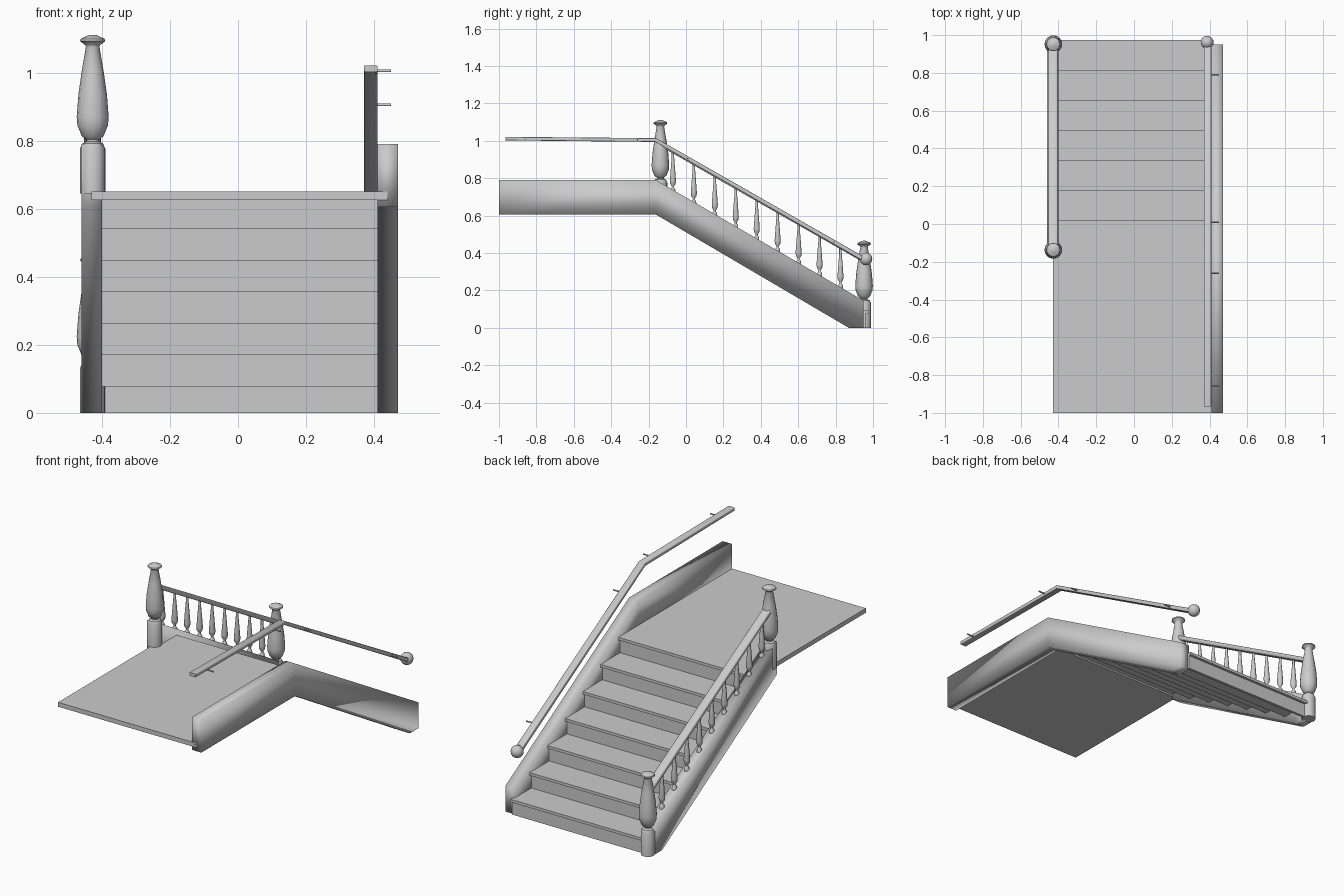
import bpy, bmesh, math
from mathutils import Matrix

cube = bpy.data.objects.get("Cube")
if cube:
    bpy.data.objects.remove(cube, do_unlink=True)

grey = bpy.data.materials.new("plain grey")
grey.use_nodes = True
grey.diffuse_color = (0.6, 0.6, 0.6, 1)
grey.node_tree.nodes["Principled BSDF"].inputs["Base Color"].default_value = (0.6, 0.6, 0.6, 1)


def finish(bm, name, smooth=None):
    """Turn a bmesh into a named object, smooth below the given angle."""
    bmesh.ops.recalc_face_normals(bm, faces=bm.faces)
    mesh = bpy.data.meshes.new(name)
    bm.to_mesh(mesh)
    bm.free()
    mesh.materials.append(grey)
    obj = bpy.data.objects.new(name, mesh)
    bpy.context.collection.objects.link(obj)
    if smooth:
        bpy.ops.object.select_all(action="DESELECT")
        obj.select_set(True)
        bpy.context.view_layer.objects.active = obj
        bpy.ops.object.shade_smooth_by_angle(angle=math.radians(smooth))
    return obj


def extrude_x(name, outline, x0, x1, smooth=None, bevel=0):
    """Extrude a (y, z) outline from x0 to x1."""
    bm = bmesh.new()
    face = bm.faces.new([bm.verts.new((x0, y, z)) for y, z in outline])
    ext = bmesh.ops.extrude_face_region(bm, geom=[face])
    moved = [v for v in ext["geom"] if isinstance(v, bmesh.types.BMVert)]
    bmesh.ops.translate(bm, verts=moved, vec=(x1 - x0, 0, 0))
    if bevel:
        long_edges = [e for e in bm.edges
                      if abs(e.verts[0].co.x - e.verts[1].co.x) < 0.001
                      and abs(e.verts[0].co.y - e.verts[1].co.y) > 0.1]
        bmesh.ops.bevel(bm, geom=long_edges, offset=bevel, segments=3,
                        profile=0.5, affect="EDGES")
    return finish(bm, name, smooth)


def box(name, x0, x1, y0, y1, z0, z1):
    return extrude_x(name, [(y0, z0), (y1, z0), (y1, z1), (y0, z1)], x0, x1)


def lathe(name, profile, loc, sides=16):
    """Spin a (radius, height) profile about a vertical axis."""
    bm = bmesh.new()
    verts = [bm.verts.new((r, 0, z)) for r, z in profile]
    edges = [bm.edges.new(pair) for pair in zip(verts, verts[1:])]
    bmesh.ops.spin(bm, geom=verts + edges, cent=(0, 0, 0), axis=(0, 0, 1),
                   angle=math.tau, steps=sides, use_duplicate=False)
    bmesh.ops.remove_doubles(bm, verts=bm.verts, dist=0.0002)
    bmesh.ops.translate(bm, verts=bm.verts, vec=loc)
    return finish(bm, name, 40)


# Landing
box("landing", -0.43, 0.44, -1.0, -0.16, 0.625, 0.65)

# Treads with nosing, and the risers behind them
STEPS, RISE, RUN, THICK = 7, 0.65 / 7, 0.159, 0.016
for k in range(STEPS):
    front = 0.975 - k * RUN
    back = -0.16 if k == STEPS - 1 else front - RUN - 0.03
    top = (k + 1) * RISE
    box(f"tread_{k + 1}", -0.40, 0.42, back, front, top - THICK, top)
    box(f"riser_{k + 1}", -0.40, 0.42, front - 0.03, front - 0.015,
        max(0, k * RISE - THICK), top - THICK)

# Side stringers: the left one carries on along the landing
slope = [(-0.16, 0.605), (0.87, 0), (0.95, 0), (0.95, 0.145), (-0.16, 0.79)]
extrude_x("left_stringer", [(-1.0, 0.79), (-1.0, 0.605)] + slope, 0.41, 0.47, 180)
extrude_x("right_stringer", slope, -0.46, -0.40, 180)

# Turned newel posts
newel = [(0, 0), (0.037, 0), (0.037, 0.132), (0.03, 0.147), (0.019, 0.152),
         (0.019, 0.158), (0.032, 0.168), (0.045, 0.2), (0.047, 0.225),
         (0.042, 0.29), (0.032, 0.36), (0.02, 0.43), (0.022, 0.436),
         (0.037, 0.447), (0.035, 0.454), (0.012, 0.465), (0, 0.466)]
lathe("upper_newel_post", newel, (-0.427, -0.137, 0.645))
lathe("lower_newel_post", newel, (-0.427, 0.952, 0))

# Banister between the newel posts
def banister_z(y):
    return 0.985 - (y + 0.137) * 0.572

ya, yb = -0.137, 0.952
extrude_x("right_banister",
          [(ya, banister_z(ya) - 0.014), (yb, banister_z(yb) - 0.014),
           (yb, banister_z(yb) + 0.014), (ya, banister_z(ya) + 0.014)],
          -0.453, -0.403, 60, bevel=0.009)

# Turned balusters
baluster = [(0, -0.03), (0.012, -0.03), (0.014, -0.005), (0.013, 0.01),
            (0.006, 0.018), (0.006, 0.024), (0.015, 0.038), (0.017, 0.055),
            (0.012, 0.12), (0.007, 0.18), (0.007, 0.215), (0, 0.215)]
for i in range(9):
    y = -0.07 + i * 0.112
    lathe(f"baluster_{i + 1}", baluster, (-0.427, y, banister_z(y) - 0.215), 10)

# Wall handrail with a ball end
extrude_x("left_handrail",
          [(-0.965, 1.002), (-0.165, 0.994), (0.95, 0.355),
           (0.96, 0.375), (-0.16, 1.014), (-0.965, 1.021)],
          0.37, 0.41, 60, bevel=0.004)
bm = bmesh.new()
bmesh.ops.create_uvsphere(bm, u_segments=16, v_segments=10, radius=0.034,
                          matrix=Matrix.Translation((0.387, 0.962, 0.368)))
finish(bm, "handrail_ball", 60)

# Handrail brackets
for i, (y, z) in enumerate([(-0.86, 1.005), (-0.26, 1.005), (0.01, 0.905), (0.79, 0.458)]):
    bm = bmesh.new()
    place = Matrix.Translation((0.42, y, z)) @ Matrix.Rotation(math.pi / 2, 4, "Y")
    bmesh.ops.create_cone(bm, cap_ends=True, segments=8, radius1=0.004,
                          radius2=0.004, depth=0.06, matrix=place)
    finish(bm, f"handrail_bracket_{i + 1}", 50)
